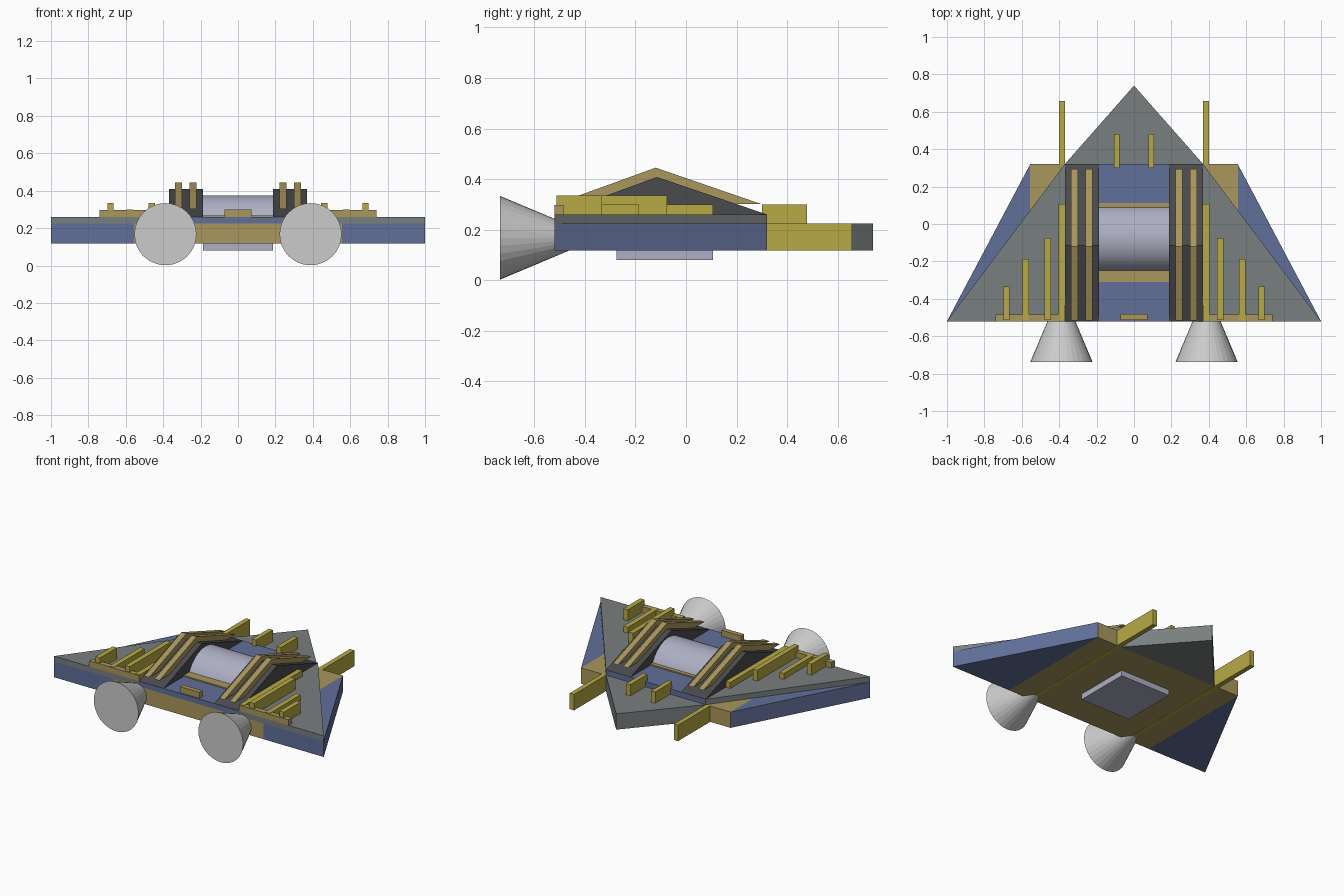
import bpy, bmesh, math
from mathutils import Vector

if "Cube" in bpy.data.objects:
    bpy.data.objects.remove(bpy.data.objects["Cube"])


def material(name, rgb):
    m = bpy.data.materials.new(name)
    m.diffuse_color = (*rgb, 1)
    m.use_nodes = True
    m.node_tree.nodes["Principled BSDF"].inputs["Base Color"].default_value = m.diffuse_color
    return m


BLUE = material("blue", (0.12, 0.16, 0.32))
TAN = material("tan", (0.40, 0.31, 0.11))
YELLOW = material("yellow", (0.47, 0.40, 0.06))
DARK = material("dark", (0.07, 0.07, 0.075))
LILAC = material("lilac", (0.42, 0.43, 0.55))
STEEL = material("steel", (0.19, 0.21, 0.21))


def prism(name, pts, axis, lo, hi, mat=None, mirror=False):
    """Extrude a profile: axis Z takes (x, y) points, axis X takes (y, z) points."""
    place = (lambda p, t: (p[0], p[1], t)) if axis == 'Z' else (lambda p, t: (t, p[0], p[1]))
    bm = bmesh.new()
    face = bm.faces.new([bm.verts.new(place(p, lo)) for p in pts])
    ext = bmesh.ops.extrude_face_region(bm, geom=[face])
    shift = Vector(place((0, 0), hi - lo))
    bmesh.ops.translate(bm, vec=shift,
                        verts=[v for v in ext["geom"] if isinstance(v, bmesh.types.BMVert)])
    bmesh.ops.recalc_face_normals(bm, faces=bm.faces)
    return finish(name, bm, mat, mirror)


def finish(name, bm, mat, mirror):
    mesh = bpy.data.meshes.new(name)
    bm.to_mesh(mesh)
    bm.free()
    ob = bpy.data.objects.new(name, mesh)
    bpy.context.collection.objects.link(ob)
    if mat:
        mesh.materials.append(mat)
    if mirror:
        ob.modifiers.new("mirror", 'MIRROR').use_axis = (True, False, False)
    return ob


def box(name, x, y, z, mat=None, mirror=False):
    pts = [(x[0], y[0]), (x[1], y[0]), (x[1], y[1]), (x[0], y[1])]
    return prism(name, pts, 'Z', z[0], z[1], mat, mirror)


BACK, EDGE = -0.52, 0.32
BOT, MID, TOP = 0.118, 0.224, 0.26

# Hull, wings and nose
box("hull", (-0.555, 0.555), (BACK, EDGE), (BOT, MID), TAN)
prism("lower_wing", [(0.555, BACK), (1, BACK), (0.555, EDGE)], 'Z', BOT, MID, BLUE, True)
prism("upper_wing_plate", [(0.37, BACK), (1, BACK), (0.37, EDGE)], 'Z', MID, TOP, STEEL, True)
prism("nose", [(-0.37, EDGE), (0.37, EDGE), (0, 0.74)], 'Z', BOT, MID, STEEL)
box("deck", (-0.37, 0.37), (BACK, EDGE), (MID, TOP), BLUE)
box("belly_plate", (-0.187, 0.187), (-0.275, 0.107), (0.08, BOT), LILAC)

# Sloped ridges with raised stripes
prism("ridge", [(BACK, TOP), (EDGE, TOP), (-0.115, 0.408)], 'X', 0.187, 0.37, DARK, True)
for x in (0.223, 0.299):
    prism("ridge_stripe", [(-0.515, 0.302), (0.295, 0.302), (-0.12, 0.445)],
          'X', x, x + 0.037, TAN, True)

# Rounded canopy on its base
box("canopy_base", (-0.187, 0.187), (-0.31, 0.113), (TOP, 0.268), TAN)
arc = [(-0.081 + 0.186 * math.cos(a), 0.189 + 0.186 * math.sin(a))
       for a in (math.pi * i / 24 for i in range(25))]
canopy = prism("canopy", arc, 'X', -0.186, 0.186, LILAC)
bpy.context.view_layer.objects.active = canopy
canopy.select_set(True)
bpy.ops.object.shade_smooth_by_angle()

# Rear trim
box("rear_block", (-0.073, 0.073), (-0.512, -0.48), (TOP, 0.30), TAN)
box("rear_rail", (0.37, 0.74), (BACK, -0.485), (TOP, 0.298), TAN, True)

# Wing ribs, shorter towards the tips
for x, front, top in ((0.37, 0.107, 0.30), (0.445, -0.075, 0.334),
                      (0.562, -0.187, 0.30), (0.665, -0.333, 0.334)):
    box("wing_rib", (x, x + 0.033), (-0.512, front), (TOP, top), YELLOW, True)

# Forward guns and nose ribs
box("long_gun", (0.37, 0.402), (-0.5, 0.658), (BOT - 0.001, MID), YELLOW, True)
box("nose_rib", (0.077, 0.108), (0.30, 0.48), (MID, 0.30), YELLOW, True)

# Engine cones
for side in (-1, 1):
    bpy.ops.mesh.primitive_cone_add(vertices=32, radius1=0.166, radius2=0, depth=0.395,
                                    location=(side * 0.388, -0.5395, 0.1675),
                                    rotation=(-math.pi / 2, 0, 0))
    bpy.context.object.name = "engine_cone"
